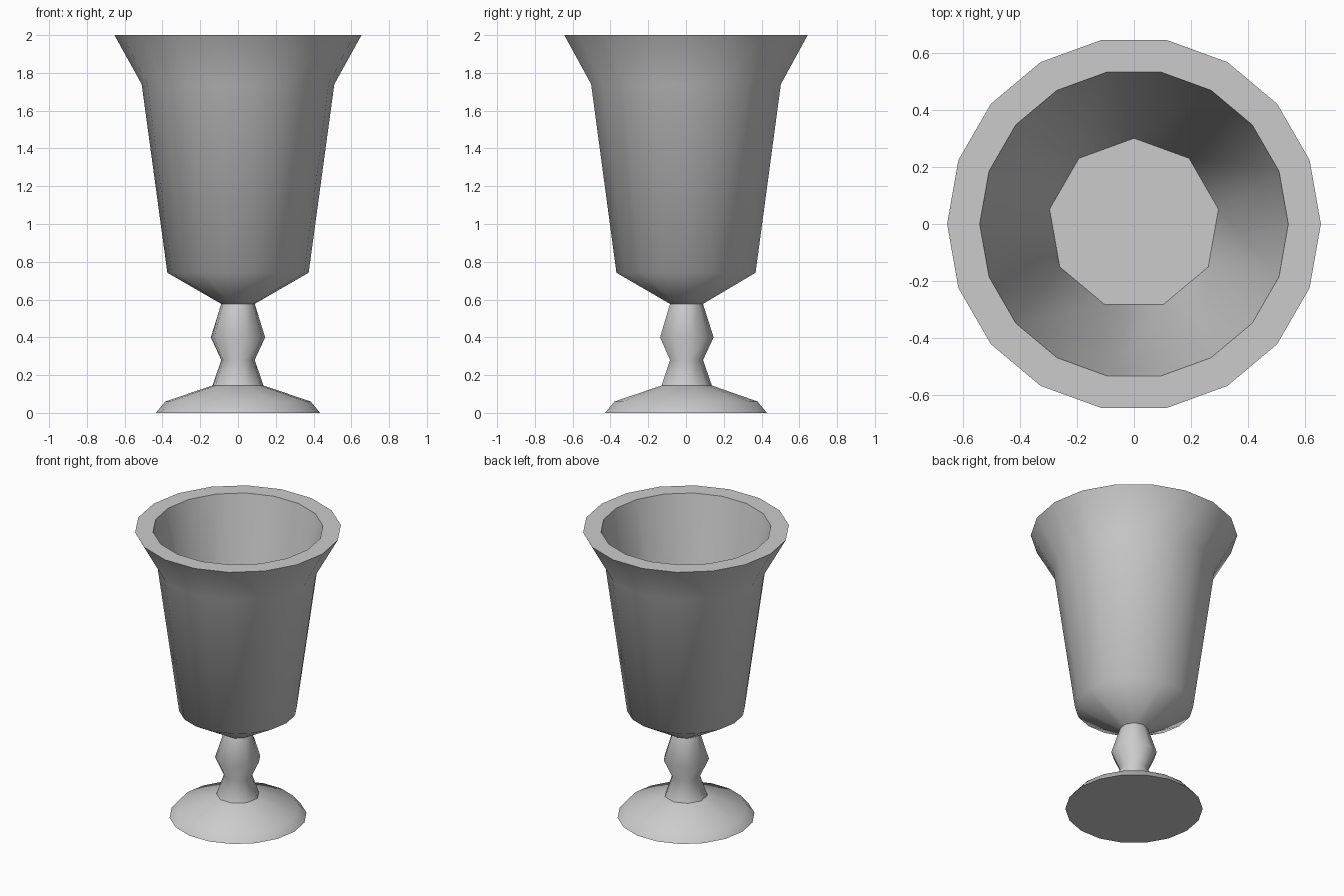
import bpy, bmesh, math

if "Cube" in bpy.data.objects:
    bpy.data.objects.remove(bpy.data.objects["Cube"])


def ring(bm, r, z, n):
    # 18-sided rings start on +x; 9-sided rings sit on the middle of every other side
    off = 0 if n == 18 else math.radians(10)
    return [bm.verts.new((r * math.cos(off + math.tau * i / n),
                          r * math.sin(off + math.tau * i / n), z)) for i in range(n)]


def bridge(bm, a, b):
    na, nb = len(a), len(b)
    if na == nb:
        for i in range(na):
            j = (i + 1) % na
            bm.faces.new((a[i], a[j], b[j], b[i]))
    elif na > nb:
        for i in range(nb):
            j = (i + 1) % nb
            bm.faces.new((a[2 * i], a[2 * i + 1], b[i]))
            bm.faces.new((a[2 * i + 1], a[2 * j], b[j], b[i]))
    else:
        for i in range(na):
            j = (i + 1) % na
            bm.faces.new((a[i], b[2 * i + 1], b[2 * i]))
            bm.faces.new((a[i], a[j], b[2 * j], b[2 * i + 1]))


def lathe(name, profile, cap_start=False, cap_end=False):
    bm = bmesh.new()
    rings = [ring(bm, *p) for p in profile]
    for a, b in zip(rings, rings[1:]):
        bridge(bm, a, b)
    if cap_start:
        bm.faces.new(rings[0][::-1])
    if cap_end:
        bm.faces.new(rings[-1])
    mesh = bpy.data.meshes.new(name)
    bm.to_mesh(mesh)
    bm.free()
    mesh.shade_smooth()
    mesh.set_sharp_from_angle(angle=math.radians(60))
    obj = bpy.data.objects.new(name, mesh)
    bpy.context.collection.objects.link(obj)
    return obj


# Foot: shallow cone with a bevelled edge
lathe("foot", [(0.435, 0, 18), (0.385, 0.06, 18), (0.137, 0.145, 9)], cap_start=True)

# Stem with a knob
lathe("stem", [(0.137, 0.145, 9), (0.09, 0.28, 9), (0.146, 0.40, 9), (0.09, 0.577, 9)])

# Bowl: outside up to the flared rim, then down the inside to the floor
lathe("bowl", [(0.09, 0.577, 9), (0.374, 0.742, 18), (0.51, 1.74, 18), (0.654, 2.0, 18),
               (0.54, 2.0, 18), (0.30, 0.80, 9)], cap_end=True)
